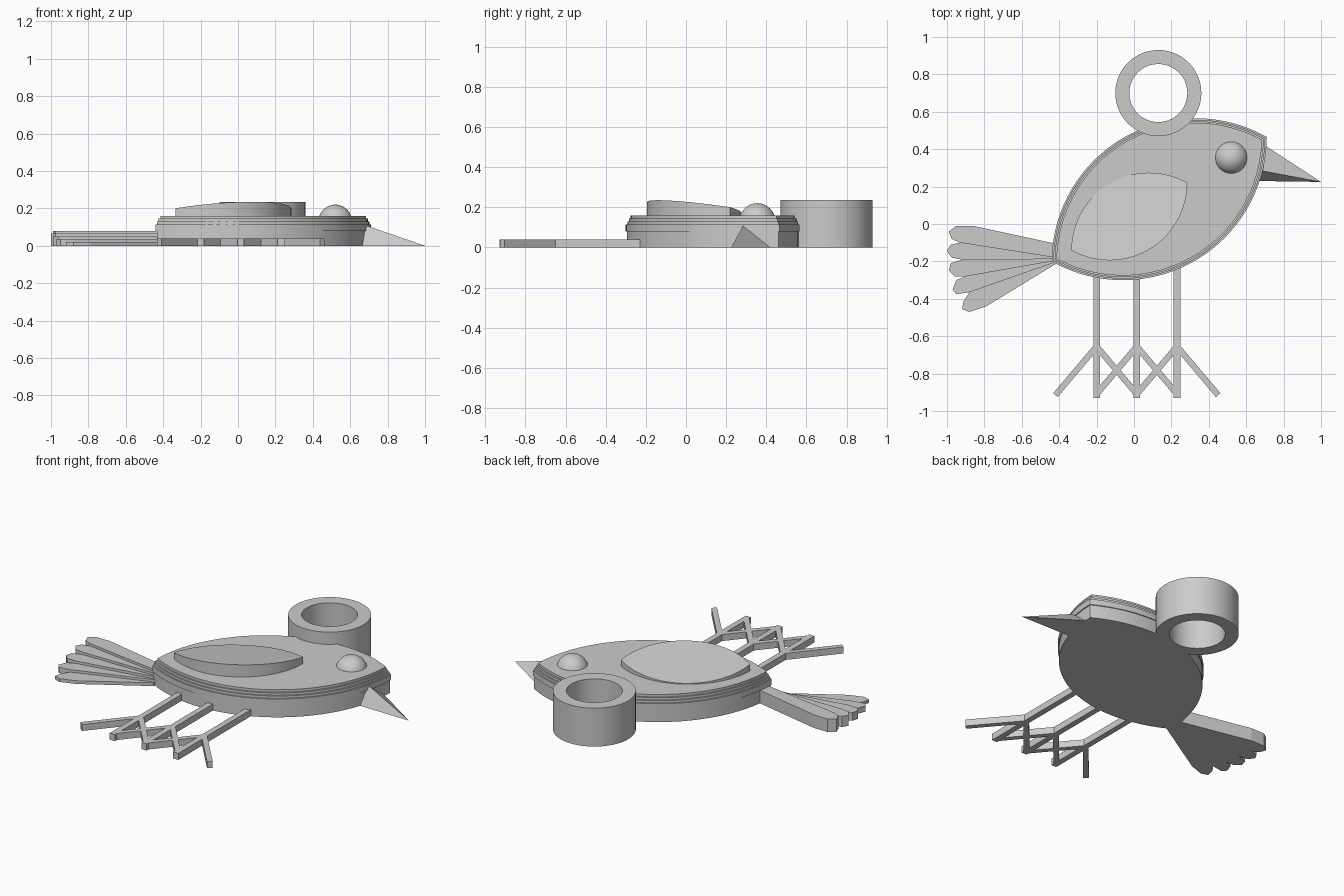
import bpy
import bmesh
from math import asin, atan2, cos, pi, radians, sin, sqrt
from mathutils import Vector

cube = bpy.data.objects.get("Cube")
if cube:
    bpy.data.objects.remove(cube, do_unlink=True)

grey = bpy.data.materials.new("plain_grey")
grey.use_nodes = True
colour = (0.6, 0.6, 0.6, 1)
grey.diffuse_color = colour
grey.node_tree.nodes["Principled BSDF"].inputs["Base Color"].default_value = colour


def finish(name, bm, smooth=False):
    """Turn a bmesh into a named, coloured object."""
    bmesh.ops.recalc_face_normals(bm, faces=bm.faces)
    mesh = bpy.data.meshes.new(name)
    bm.to_mesh(mesh)
    bm.free()
    mesh.materials.append(grey)
    obj = bpy.data.objects.new(name, mesh)
    bpy.context.collection.objects.link(obj)
    if smooth:
        bpy.ops.object.select_all(action="DESELECT")
        obj.select_set(True)
        bpy.context.view_layer.objects.active = obj
        bpy.ops.object.shade_smooth_by_angle(angle=radians(30))
    return obj


def loft(name, rings, smooth=False, closed=False):
    """Skin matching rings of points; cap the ends, or join last to first."""
    bm = bmesh.new()
    loops = [[bm.verts.new(p) for p in ring] for ring in rings]
    pairs = list(zip(loops, loops[1:]))
    if closed:
        pairs.append((loops[-1], loops[0]))
    else:
        bm.faces.new(loops[0])
        bm.faces.new(loops[-1])
    for low, high in pairs:
        for i in range(len(low)):
            bm.faces.new((low[i - 1], low[i], high[i], high[i - 1]))
    return finish(name, bm, smooth)


def slab(name, outline, top):
    return loft(name, [[(x, y, z) for x, y in outline] for z in (0, top)])


def lens(tip_a, tip_b, radius, inset=0, steps=40):
    """Pointed oval of two arcs: list of (x, y, distance from the chord)."""
    a, b = Vector(tip_a), Vector(tip_b)
    middle, along = (a + b) / 2, (b - a).normalized()
    across = Vector((-along.y, along.x))
    drop = sqrt(radius ** 2 - ((b - a).length / 2) ** 2)
    r = radius - inset
    sweep = asin(sqrt(r * r - drop * drop) / r)
    points = []
    for side in (1, -1):
        for i in range(steps):
            angle = sweep * (1 - 2 * i / steps)
            u, v = side * r * sin(angle), side * (r * cos(angle) - drop)
            p = middle + along * u + across * v
            points.append((p.x, p.y, v))
    return points


def circle(centre, radius, z, count=64):
    return [(centre[0] + radius * cos(2 * pi * i / count),
             centre[1] + radius * sin(2 * pi * i / count), z) for i in range(count)]


def bar(name, start, end, width, top):
    a, b = Vector(start), Vector(end)
    d = (b - a).normalized() * width / 2
    n = Vector((-d.y, d.x))
    slab(name, [a + n, b + n, b - n, a - n], top)


# Body: pointed oval with a stepped upper rim
tiers = [(0, 0.08, 0.006), (0.08, 0.115, 0), (0.115, 0.13, 0.008),
         (0.13, 0.145, 0.016), (0.145, 0.16, 0.025)]
rings = []
for low, high, inset in tiers:
    outline = lens((-0.44, -0.2), (0.71, 0.465), 0.77, inset)
    rings += [[(x, y, z) for x, y, _ in outline] for z in (low, high)]
loft("body", rings, smooth=True)

# Wing: smaller oval whose top tilts across its length
wing = lens((-0.335, -0.14), (0.285, 0.22), 0.415)
loft("wing", [[(x, y, 0.15) for x, y, _ in wing],
              [(x, y, 0.2 - 0.17 * d) for x, y, d in wing]], smooth=True)

# Eye
bm = bmesh.new()
bmesh.ops.create_uvsphere(bm, u_segments=40, v_segments=24, radius=0.09)
bmesh.ops.translate(bm, verts=bm.verts, vec=(0.52, 0.355, 0.13))
finish("eye", bm, smooth=True)

# Hanging ring
hub = (0.13, 0.7)
loft("hanging_ring", [circle(hub, 0.23, 0), circle(hub, 0.23, 0.235),
                      circle(hub, 0.155, 0.235), circle(hub, 0.155, 0)],
     smooth=True, closed=True)

# Beak: slanted pyramid
bm = bmesh.new()
low, far, ridge, tip = [bm.verts.new(p) for p in (
    (0.66, 0.23, 0), (0.7, 0.42, 0), (0.68, 0.285, 0.11), (1, 0.225, 0))]
for face in ((low, far, ridge), (low, ridge, tip), (ridge, far, tip), (far, low, tip)):
    bm.faces.new(face)
finish("beak", bm)

# Tail: five feathers stepping down towards the front
feathers = [
    [(-0.42, -0.105), (-0.86, -0.01), (-0.95, -0.01), (-0.99, -0.04),
     (-0.975, -0.08), (-0.93, -0.1)],
    [(-0.93, -0.1), (-0.98, -0.11), (-1, -0.145), (-0.975, -0.18), (-0.92, -0.19)],
    [(-0.92, -0.19), (-0.98, -0.21), (-0.99, -0.25), (-0.96, -0.28), (-0.9, -0.28)],
    [(-0.9, -0.28), (-0.95, -0.3), (-0.97, -0.35), (-0.95, -0.375), (-0.88, -0.365)],
    [(-0.88, -0.365), (-0.91, -0.41), (-0.92, -0.455), (-0.88, -0.47),
     (-0.79, -0.44), (-0.42, -0.215)],
]
for i, tip_points in enumerate(feathers):
    root = [(-0.42, -0.18 - 0.008 * i), (-0.42, -0.172 - 0.008 * i)]
    slab(f"tail_feather_{i + 1}", tip_points + root, 0.08 - 0.015 * i)

# Legs, each with three toes
for i, x in enumerate((-0.2, 0.015, 0.23)):
    bar(f"leg_{i + 1}", (x, -0.2), (x, -0.93), 0.035, 0.04)
    for side, label in ((-1, "right"), (1, "left")):
        bar(f"{label}_toe_{i + 1}", (x, -0.655), (x + side * 0.22, -0.915), 0.032, 0.04)
